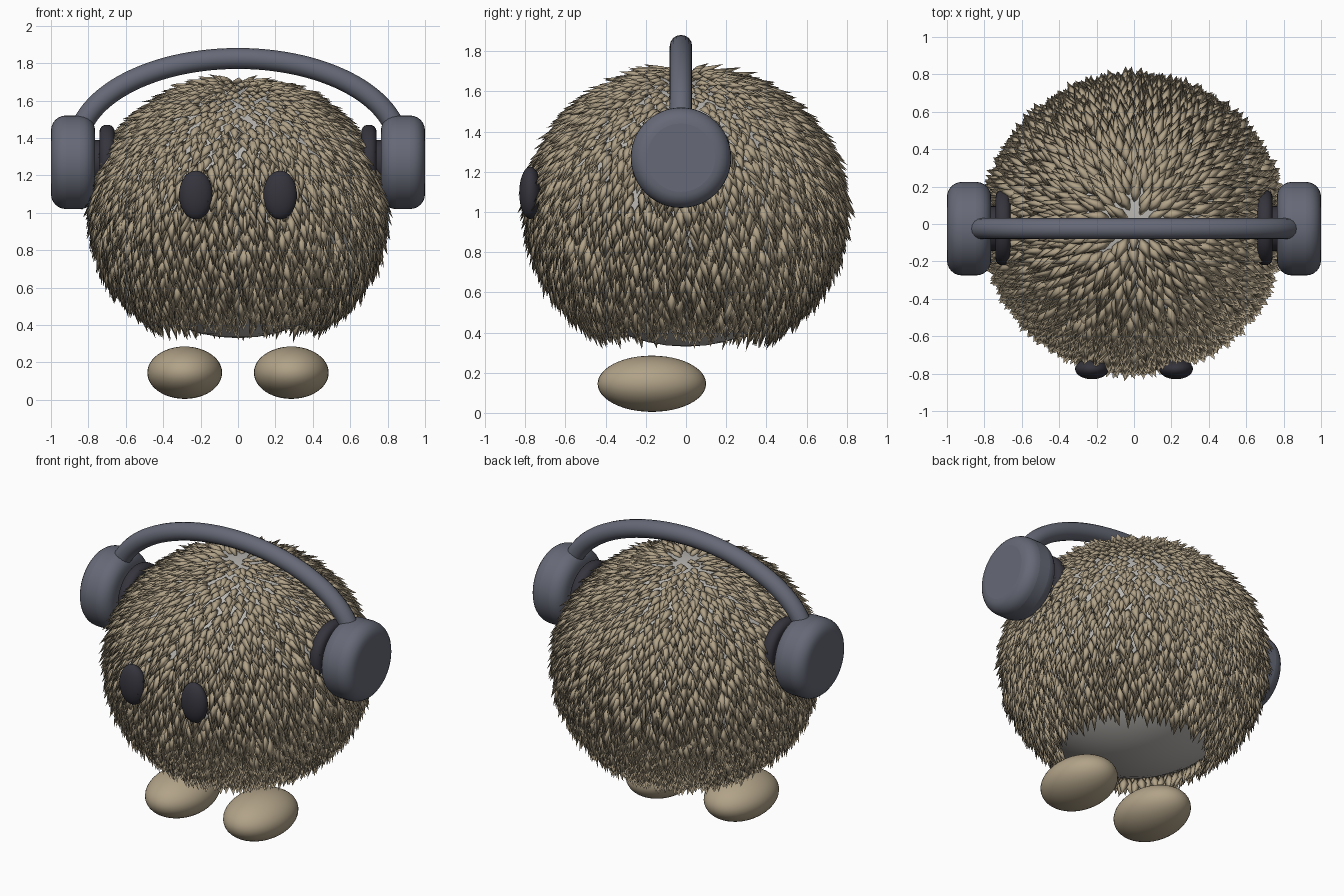
import bpy, bmesh, math, random
from mathutils import Vector

random.seed(4)
cube = bpy.data.objects.get("Cube")
if cube:
    bpy.data.objects.remove(cube, do_unlink=True)


def material(name, srgb):
    col = [(c / 255) ** 2.2 for c in srgb] + [1]
    m = bpy.data.materials.new(name)
    m.use_nodes = True
    m.diffuse_color = col
    m.node_tree.nodes["Principled BSDF"].inputs["Base Color"].default_value = col
    return m


TAN = material("tan fur", (176, 161, 135))
SKIN = material("pale grey skin", (182, 179, 174))
SLATE = material("slate plastic", (102, 105, 118))
DARK = material("charcoal", (56, 55, 63))


def finish(name, mat):
    ob = bpy.context.object
    ob.name = name
    ob.data.materials.append(mat)
    bpy.ops.object.shade_smooth_by_angle(angle=math.radians(50))
    return ob


def ellipsoid(name, loc, radii, mat):
    bpy.ops.mesh.primitive_uv_sphere_add(segments=40, ring_count=24, location=loc)
    bpy.context.object.scale = radii
    bpy.ops.object.transform_apply(location=False)
    return finish(name, mat)


def disc(name, loc, radius, width, bevel, mat):
    # rounded cylinder lying along x
    bpy.ops.mesh.primitive_cylinder_add(vertices=48, radius=radius, depth=width,
                                        location=loc, rotation=(0, math.pi / 2, 0))
    ob = finish(name, mat)
    mod = ob.modifiers.new("rounding", "BEVEL")
    mod.width, mod.segments = bevel, 6
    mod.limit_method = "ANGLE"
    return ob


# Body under the fur
CENTRE = Vector((0, 0, 1.01))
RADII = Vector((0.75, 0.75, 0.68))
ellipsoid("body", CENTRE, RADII, SKIN)

# Fur: leaf-shaped tufts on a spiral over the body, combed downwards
bm = bmesh.new()
COUNT = 4600
GOLDEN = math.pi * (3 - math.sqrt(5))
down = Vector((0, 0, -1))
for i in range(COUNT):
    h = 1 - 2 * (i + 0.5) / COUNT
    if h < -0.78:
        break
    ring = math.sqrt(1 - h * h)
    a = i * GOLDEN + random.uniform(-0.03, 0.03)
    unit = Vector((ring * math.cos(a), ring * math.sin(a), h))
    root = CENTRE + unit * RADII
    n = Vector([u / r for u, r in zip(unit, RADII)]).normalized()
    comb = (down - n * down.dot(n)).normalized()
    side = n.cross(comb)
    lift = 0.24 + 0.42 * max(0, -h) + 0.08 * ring + random.uniform(-0.08, 0.12)
    d = (comb + n * lift + side * random.uniform(-0.25, 0.25)).normalized()
    side = n.cross(d).normalized()
    up = d.cross(side)
    length = random.uniform(0.13, 0.19)
    wide = random.uniform(0.024, 0.032)
    base = bm.verts.new(root - n * 0.015)
    tip = bm.verts.new(root + d * length)
    mid = root + d * length * 0.4
    loop = [bm.verts.new(mid + o) for o in
            (side * wide, up * wide * 0.6, -side * wide, -up * wide * 0.6)]
    for k in range(4):
        p, q = loop[k], loop[(k + 1) % 4]
        bm.faces.new((p, q, tip))
        bm.faces.new((q, p, base))
bmesh.ops.recalc_face_normals(bm, faces=bm.faces)
for f in bm.faces:
    f.smooth = True
mesh = bpy.data.meshes.new("fur")
bm.to_mesh(mesh)
bm.free()
fur = bpy.data.objects.new("fur", mesh)
mesh.materials.append(TAN)
bpy.context.collection.objects.link(fur)

# Paired parts
for label, s in (("left", 1), ("right", -1)):
    ellipsoid(label + "_foot", (s * 0.285, -0.17, 0.145), (0.2, 0.27, 0.14), TAN)
    ellipsoid(label + "_eye", (s * 0.225, -0.775, 1.095), (0.09, 0.055, 0.13), DARK)
    disc(label + "_ear_cup", (s * 0.882, -0.025, 1.27), 0.25, 0.236, 0.08, SLATE)
    disc(label + "_ear_hub", (s * 0.75, -0.025, 1.27), 0.12, 0.1, 0.01, DARK)
    disc(label + "_ear_pad", (s * 0.7, -0.02, 1.27), 0.2, 0.08, 0.035, DARK)

# Headband: a round tube along an elliptical arc
curve = bpy.data.curves.new("headband", "CURVE")
curve.dimensions = "3D"
curve.bevel_depth = 0.056
curve.bevel_resolution = 6
curve.use_fill_caps = True
STEPS = 48
spline = curve.splines.new("POLY")
spline.points.add(STEPS)
for k, pt in enumerate(spline.points):
    t = math.radians(12 + 156 * k / STEPS)
    pt.co = (0.86 * math.cos(t), -0.025, 1.35 + 0.475 * math.sin(t), 1)
band = bpy.data.objects.new("headband", curve)
bpy.context.collection.objects.link(band)
bpy.ops.object.select_all(action="DESELECT")
band.select_set(True)
bpy.context.view_layer.objects.active = band
bpy.ops.object.convert(target="MESH")
finish("headband", SLATE)
